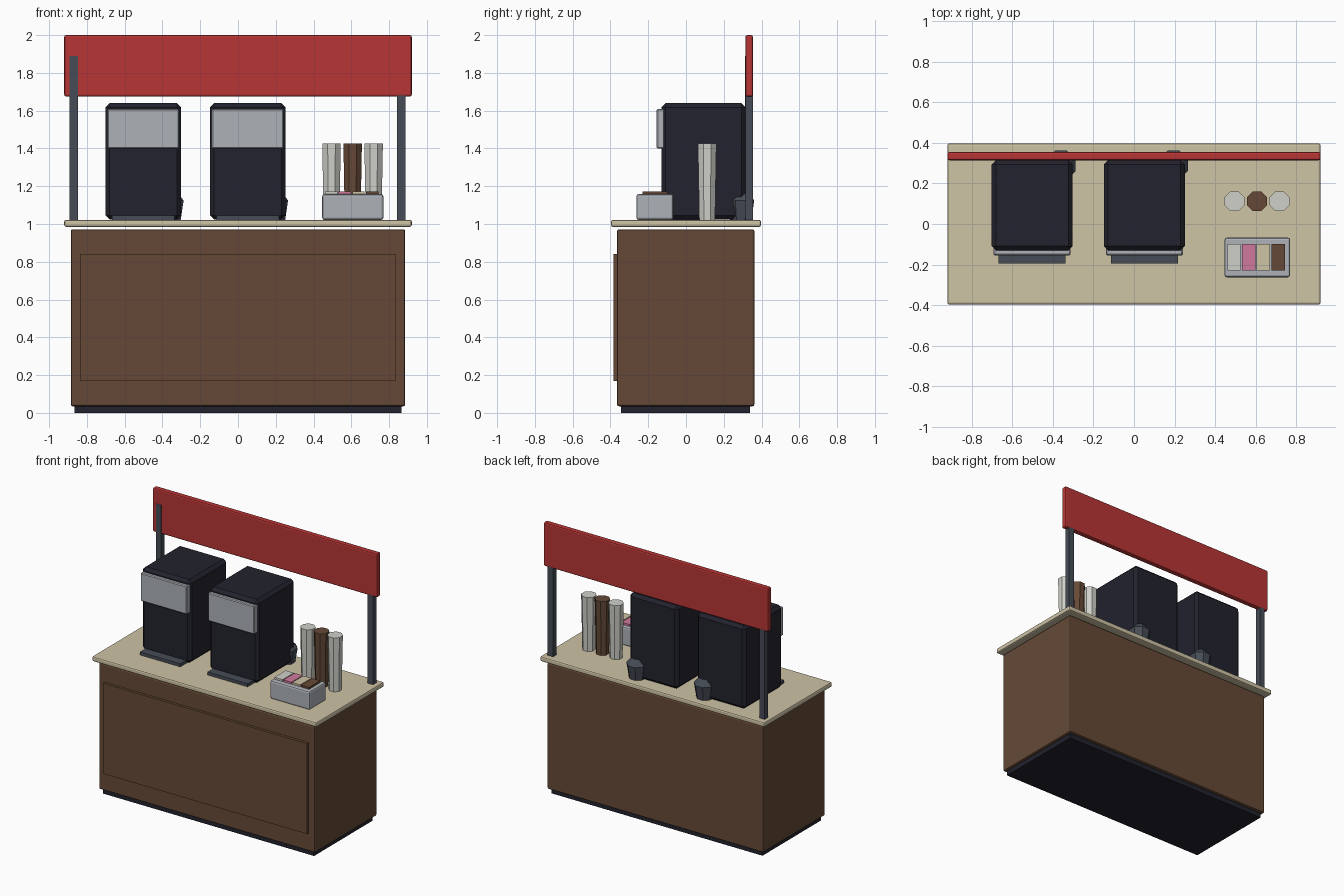
import bpy
import bmesh
import math

if "Cube" in bpy.data.objects:
    bpy.data.objects.remove(bpy.data.objects["Cube"], do_unlink=True)


def linear(c):
    c /= 255
    return c / 12.92 if c <= 0.04045 else ((c + 0.055) / 1.055) ** 2.4


def material(name, *rgb):
    mat = bpy.data.materials.new(name)
    mat.use_nodes = True
    colour = (*[linear(c) for c in rgb], 1)
    mat.diffuse_color = colour
    mat.node_tree.nodes["Principled BSDF"].inputs["Base Color"].default_value = colour
    return mat


RED = material("sign red", 185, 53, 53)
BROWN = material("wood brown", 101, 73, 54)
BEIGE = material("counter beige", 206, 195, 165)
NAVY = material("machine black", 34, 34, 46)
SLATE = material("slate grey", 70, 76, 86)
SILVER = material("silver", 174, 178, 184)
WHITE = material("paper white", 208, 208, 202)
PINK = material("packet pink", 208, 122, 155)


def finish(bm, name, mat):
    mesh = bpy.data.meshes.new(name)
    bm.to_mesh(mesh)
    bm.free()
    mesh.materials.append(mat)
    obj = bpy.data.objects.new(name, mesh)
    bpy.context.collection.objects.link(obj)
    return obj


def box(name, mat, x, y, z, bevel=0.0, segments=1):
    """Box from (min, max) ranges, with optional bevelled edges."""
    bm = bmesh.new()
    bmesh.ops.create_cube(bm, size=1)
    for v in bm.verts:
        v.co = [lo + (hi - lo) * (c + 0.5) for c, (lo, hi) in zip(v.co, (x, y, z))]
    obj = finish(bm, name, mat)
    if bevel:
        mod = obj.modifiers.new("Bevel", "BEVEL")
        mod.width = bevel
        mod.segments = segments
    return obj


def turned(name, mat, x, y, profile, sides=8):
    """Faceted solid from (radius, height) rings."""
    bm = bmesh.new()
    rings = []
    for r, z in profile:
        angles = [math.tau * (i + 0.5) / sides for i in range(sides)]
        rings.append([bm.verts.new((x + r * math.cos(a), y + r * math.sin(a), z)) for a in angles])
    for low, high in zip(rings, rings[1:]):
        for i in range(sides):
            j = (i + 1) % sides
            bm.faces.new((low[i], low[j], high[j], high[i]))
    bm.faces.new(rings[0][::-1])
    bm.faces.new(rings[-1])
    return finish(bm, name, mat)


# Counter
box("kick_base", NAVY, (-0.865, 0.865), (-0.345, 0.34), (0, 0.05))
box("counter_body", BROWN, (-0.885, 0.885), (-0.365, 0.362), (0.035, 0.972), 0.01, 2)
box("front_panel", BROWN, (-0.835, 0.835), (-0.385, -0.36), (0.17, 0.84))
box("countertop", BEIGE, (-0.92, 0.92), (-0.397, 0.397), (0.985, 1.022), 0.01, 2)

# Sign on two posts
box("sign_board", RED, (-0.92, 0.92), (0.314, 0.355), (1.675, 2.0), 0.01, 2)
box("right_post", SLATE, (-0.892, -0.848), (0.3125, 0.3535), (1.02, 1.89))
box("left_post", SLATE, (0.842, 0.886), (0.3155, 0.3535), (1.02, 1.89))

# Two drink machines, each with a pot behind its corner
for side, cx in (("right", -0.502), ("left", 0.051)):
    box(side + "_machine_body", NAVY, (cx - 0.2, cx + 0.2), (-0.13, 0.315), (1.024, 1.64), 0.022)
    box(side + "_machine_panel", SILVER, (cx - 0.19, cx + 0.19), (-0.155, -0.11), (1.4, 1.61), 0.006)
    box(side + "_drip_tray", SLATE, (cx - 0.165, cx + 0.165), (-0.195, 0.1), (1.02, 1.045))
    turned(side + "_pot", SLATE, cx + 0.143, 0.29,
           [(0.06, 1.02), (0.077, 1.125), (0.04, 1.168)])

# Cup stacks
for name, mat, x in (("inner", WHITE, 0.495), ("middle", BROWN, 0.607), ("outer", WHITE, 0.718)):
    turned(name + "_cup_stack", mat, x, 0.112, [(0.045, 1.02), (0.053, 1.425)])

# Packet caddy
box("packet_caddy", SILVER, (0.446, 0.77), (-0.263, -0.067), (1.022, 1.158), 0.012, 2)
for i, (name, mat) in enumerate((("white", WHITE), ("pink", PINK), ("beige", BEIGE), ("brown", BROWN))):
    x = 0.46 + 0.0725 * i
    box(name + "_packets", mat, (x, x + 0.066), (-0.23, -0.098), (1.1, 1.172))
